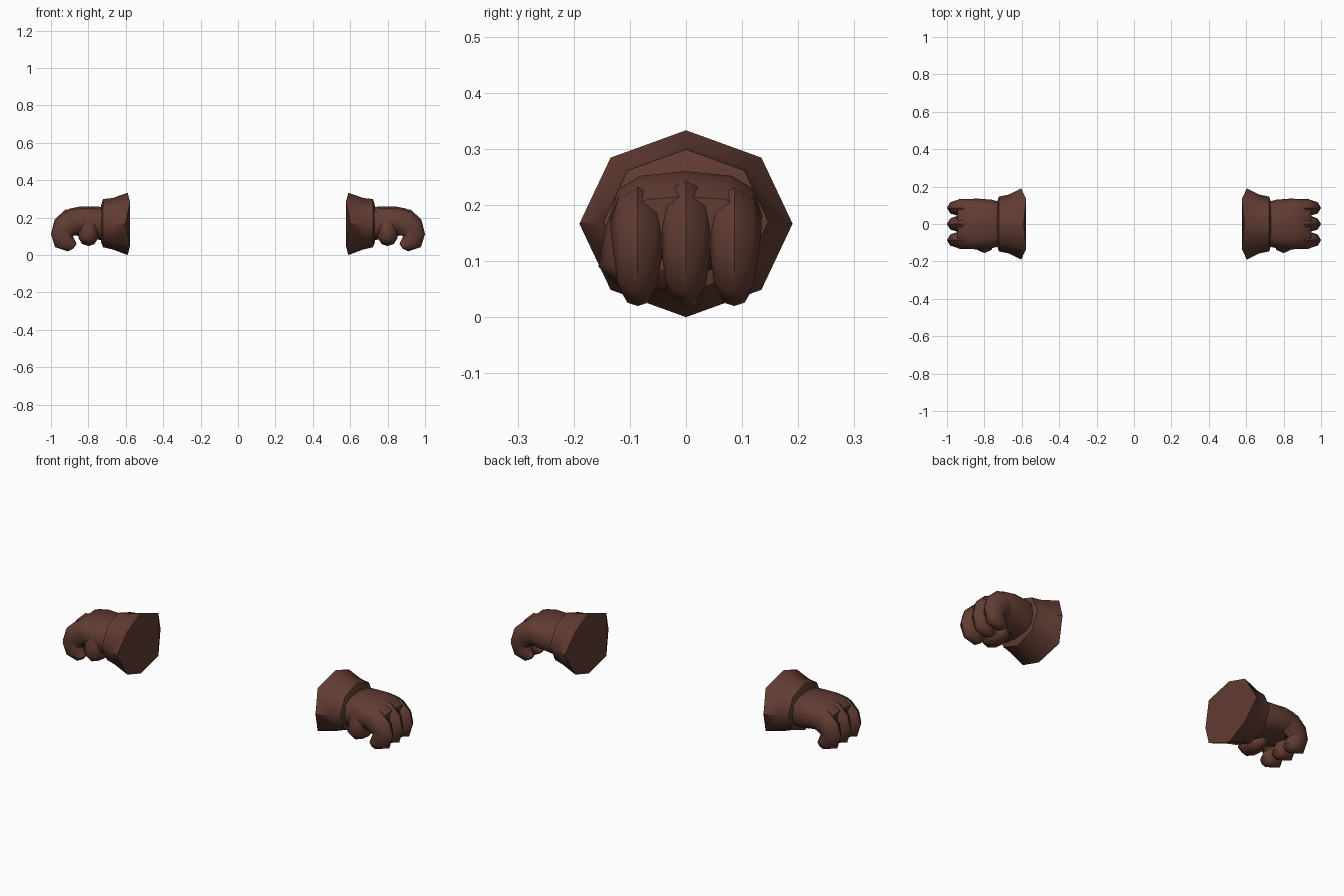
import bpy, bmesh, math
from mathutils import Vector as V

if "Cube" in bpy.data.objects:
    bpy.data.objects.remove(bpy.data.objects["Cube"])

brown = bpy.data.materials.new("dark brown leather")
brown.diffuse_color = (0.12, 0.045, 0.032, 1)
brown.use_nodes = True
brown.node_tree.nodes["Principled BSDF"].inputs["Base Color"].default_value = brown.diffuse_color


def loft(name, rings, sides, side, power=1.0, warp=None):
    """Skin rings given as (centre, half axis u, half axis v); side=-1 mirrors in x."""
    bm = bmesh.new()
    loops = []
    for i, (c, u, v) in enumerate(rings):
        loop = []
        for k in range(sides):
            a = 2 * math.pi * k / sides
            co, si = math.cos(a), math.sin(a)
            co = math.copysign(abs(co) ** power, co)
            si = math.copysign(abs(si) ** power, si)
            p = V(c) + V(u) * co + V(v) * si
            if warp and i == 0:
                p.x += warp[k % len(warp)]
            loop.append(bm.verts.new((p.x * side, p.y, p.z)))
        loops.append(loop)
    for a, b in zip(loops, loops[1:]):
        for k in range(sides):
            j = (k + 1) % sides
            bm.faces.new((a[k], a[j], b[j], b[k]))
    bm.faces.new(loops[0])
    bm.faces.new(loops[-1])
    bmesh.ops.recalc_face_normals(bm, faces=bm.faces)
    me = bpy.data.meshes.new(name)
    bm.to_mesh(me)
    bm.free()
    me.materials.append(brown)
    ob = bpy.data.objects.new(name, me)
    bpy.context.collection.objects.link(ob)
    bpy.ops.object.select_all(action='DESELECT')
    ob.select_set(True)
    bpy.context.view_layer.objects.active = ob
    bpy.ops.object.shade_smooth_by_angle(angle=math.radians(50))


def section(x, ry, z0, z1):
    return ((x, 0, (z0 + z1) / 2), (0, ry, 0), (0, 0, (z1 - z0) / 2))


for side, label in ((1, "right"), (-1, "left")):
    # Flared octagonal cuff with a slightly wavy open end
    loft(label + "_cuff", [section(0.59, .19, 0, .333), section(.67, .157, .03, .305),
                           section(.722, .147, .042, .299), section(.732, .118, .07, .265)],
         8, side, warp=(0.013, -0.013, 0, -0.013))

    # Palm and back of the hand
    loft(label + "_palm", [section(.71, .115, .075, .255), section(.76, .130, .085, .26),
                           section(.84, .136, .10, .26), section(.90, .132, .11, .248),
                           section(.945, .115, .12, .215)], 12, side, power=.75)

    # Three curled fingers: outer and inner outline points plus half width
    curl = [((.84, .252), (.84, .13), .044), ((.925, .242), (.87, .12), .049),
            ((.98, .19), (.885, .11), .047), ((1.0, .112), (.88, .095), .042),
            ((.978, .042), (.872, .08), .036), ((.91, .02), (.863, .058), .026),
            ((.882, .033), (.866, .055), .014)]
    for n, y in enumerate((-.086, 0, .086)):
        drop = .012 if y else 0
        rings = []
        for i, (o, q, w) in enumerate(curl):
            d = drop if i < 3 else 0
            c = ((o[0] + q[0]) / 2, y, (o[1] + q[1]) / 2 - d)
            rings.append((c, (0, w, 0), ((o[0] - q[0]) / 2, 0, (o[1] - q[1]) / 2)))
        loft(f"{label}_finger_{n + 1}", rings, 8, side)

    # Thumb wrapping from the front side under the palm
    wrap = [((-.125, .21), (-.05, .20), .035), ((-.145, .155), (-.04, .16), .05),
            ((-.156, .09), (-.04, .13), .054), ((-.125, .058), (-.04, .12), .052),
            ((-.06, .048), (-.03, .12), .046), ((.0, .056), (-.01, .115), .036),
            ((.025, .075), (.015, .10), .018)]
    loft(label + "_thumb", [((.80, (o[0] + q[0]) / 2, (o[1] + q[1]) / 2), (w, 0, 0),
                             (0, (o[0] - q[0]) / 2, (o[1] - q[1]) / 2)) for o, q, w in wrap],
         8, side)
